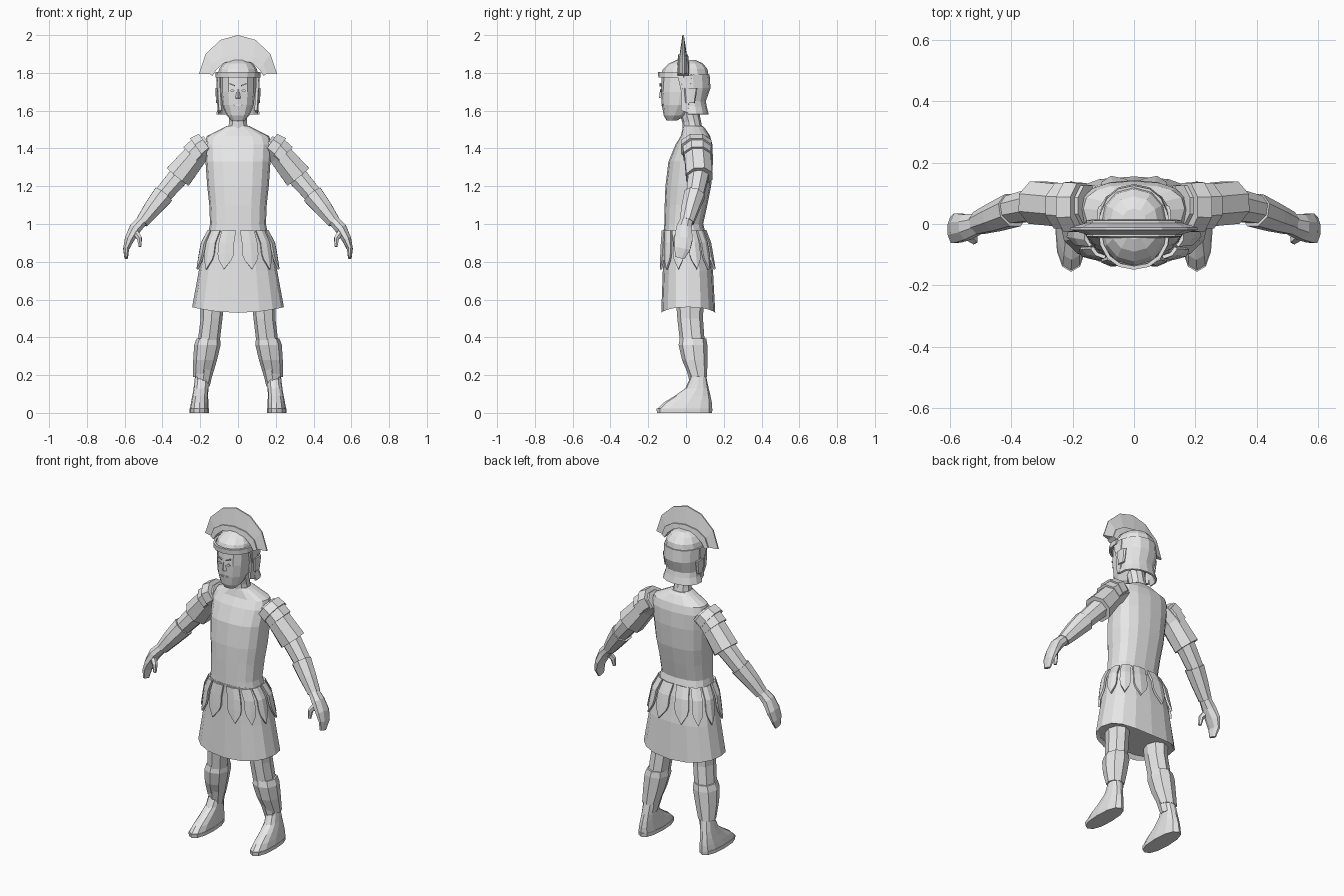
import bpy, bmesh, math
from mathutils import Vector

grey = bpy.data.materials.new("plain_grey")
grey.diffuse_color = (0.8, 0.8, 0.8, 1)


def loft(name, rings, closed=True, caps=True, thick=0):
    """Skin a list of equal-length point rings."""
    bm = bmesh.new()
    rows = [[bm.verts.new(p) for p in r] for r in rings]
    n = len(rows[0])
    for a, b in zip(rows, rows[1:]):
        for i in range(n if closed else n - 1):
            j = (i + 1) % n
            bm.faces.new((a[i], a[j], b[j], b[i]))
    if closed and caps:
        bm.faces.new(rows[0])
        bm.faces.new(rows[-1])
    bmesh.ops.remove_doubles(bm, verts=bm.verts, dist=0.0005)
    bmesh.ops.recalc_face_normals(bm, faces=bm.faces)
    me = bpy.data.meshes.new(name)
    bm.to_mesh(me)
    bm.free()
    me.materials.append(grey)
    ob = bpy.data.objects.new(name, me)
    bpy.context.collection.objects.link(ob)
    if thick:
        mod = ob.modifiers.new("thickness", "SOLIDIFY")
        mod.thickness = thick
        mod.offset = 0
    return ob


def spow(v, p):
    return math.copysign(abs(v) ** p, v)


def oval(z, cx, cy, rx, ry, n=16, p=0.8, a0=0, a1=360):
    """Horizontal rounded-box ring; angle 0 faces the front."""
    full = a1 - a0 == 360
    out = []
    for i in range(n):
        a = math.radians(a0 + (a1 - a0) * i / (n if full else n - 1))
        out.append(Vector((cx + rx * spow(math.sin(a), p), cy - ry * spow(math.cos(a), p), z)))
    return out


def body(name, rows, n=16, p=0.8, s=1):
    return loft(name, [oval(z, s * x, y, rx, ry, n, p) for z, x, y, rx, ry in rows])


def limb(name, pts, s=1, n=8):
    """Tube along a path; each point is x, y, z, in-plane radius, depth radius."""
    c = [Vector((s * q[0], q[1], q[2])) for q in pts]
    rings = []
    for i, q in enumerate(pts):
        t = (c[min(i + 1, len(c) - 1)] - c[max(i - 1, 0)]).normalized()
        u = t.cross(Vector((0, 1, 0))).normalized()
        v = u.cross(t)
        rings.append([c[i] + u * q[3] * math.cos(a) + v * q[4] * math.sin(a)
                      for a in [math.tau * (k + 0.5) / n for k in range(n)]])
    return loft(name, rings)


def plate(name, pts, thick):
    """Flat polygon given thickness."""
    bm = bmesh.new()
    bm.faces.new([bm.verts.new(p) for p in pts])
    me = bpy.data.meshes.new(name)
    bm.to_mesh(me)
    bm.free()
    me.materials.append(grey)
    ob = bpy.data.objects.new(name, me)
    bpy.context.collection.objects.link(ob)
    mod = ob.modifiers.new("thickness", "SOLIDIFY")
    mod.thickness = thick
    mod.offset = 0


# Torso and neck
body("torso", [(0.94, 0, -0.005, 0.16, 0.112), (1.0, 0, -0.012, 0.148, 0.103),
               (1.1, 0, 0, 0.152, 0.113), (1.2, 0, 0.012, 0.163, 0.121),
               (1.33, 0, 0.025, 0.172, 0.118), (1.42, 0, 0.042, 0.178, 0.098),
               (1.465, 0, 0.05, 0.165, 0.078), (1.505, 0, 0.042, 0.085, 0.06),
               (1.52, 0, 0.037, 0.058, 0.05)])
body("neck", [(1.46, 0, 0.04, 0.06, 0.055), (1.54, 0, 0.03, 0.05, 0.05),
              (1.64, 0, 0.005, 0.052, 0.055)], 10, 1)

# Skirt with a curved hem and a raised underside
SKIRT = [(0.97, -0.011, 0.15, 0.107), (0.9, 0, 0.182, 0.118), (0.75, 0.01, 0.208, 0.133),
         (0.53, 0.012, 0.243, 0.143)]
rings = [oval(z, 0, y, rx, ry) for z, y, rx, ry in SKIRT]
rings.append(oval(0.56, 0, 0.012, 0.225, 0.128))
for p in rings[3]:
    p.z += 0.03 * (p.x / 0.243) ** 2
loft("skirt", rings)


def on_skirt(deg, z, off):
    for a, b in zip(SKIRT, SKIRT[1:]):
        if z >= b[0]:
            break
    f = (a[0] - z) / (a[0] - b[0])
    y, rx, ry = [a[i] + (b[i] - a[i]) * f for i in (1, 2, 3)]
    r = math.radians(deg)
    return Vector(((rx + off) * spow(math.sin(r), 0.8),
                   y - (ry + off) * spow(math.cos(r), 0.8), z))


# Pointed waist straps
for k in range(12):
    d = 15 + 30 * k
    rows = []
    for z, w, dip, off in ((0.965, 13, 0, 0.004), (0.9, 11.5, 0, 0.009),
                           (0.84, 11.5, 0, 0.01), (0.81, 9, 0.05, 0.01)):
        rows.append([on_skirt(d - w, z, off), on_skirt(d, z - dip, off + 0.004),
                     on_skirt(d + w, z, off)])
    loft("waist_strap", rows, closed=False, thick=0.012)

# Arms and legs, both sides
for s, side in ((-1, "right"), (1, "left")):
    limb(side + "_sleeve", [(0.15, 0.06, 1.42, 0.06, 0.07), (0.22, 0.06, 1.37, 0.068, 0.075),
                            (0.318, 0.07, 1.25, 0.08, 0.075)], s)
    limb(side + "_shoulder_plate_upper", [(0.17, 0.055, 1.425, 0.07, 0.085),
                                          (0.212, 0.055, 1.395, 0.078, 0.088)], s)
    limb(side + "_shoulder_plate_lower", [(0.195, 0.058, 1.405, 0.07, 0.08),
                                          (0.24, 0.06, 1.36, 0.074, 0.08)], s)
    limb(side + "_elbow", [(0.29, 0.07, 1.28, 0.06, 0.06), (0.41, 0.045, 1.14, 0.05, 0.048)], s)
    limb(side + "_bracer", [(0.395, 0.045, 1.155, 0.06, 0.058),
                            (0.455, 0.022, 1.08, 0.05, 0.05),
                            (0.508, 0.003, 1.01, 0.037, 0.04)], s)
    limb(side + "_hand", [(0.495, 0.005, 1.03, 0.03, 0.033), (0.545, -0.01, 0.975, 0.034, 0.045),
                          (0.575, -0.013, 0.92, 0.027, 0.052), (0.592, -0.02, 0.87, 0.017, 0.046),
                          (0.592, -0.033, 0.82, 0.01, 0.027)], s)
    limb(side + "_thumb", [(0.55, -0.03, 0.965, 0.02, 0.02), (0.522, -0.05, 0.925, 0.015, 0.017),
                           (0.518, -0.055, 0.88, 0.009, 0.01)], s, 6)
    body(side + "_leg", [(0.62, 0.135, 0.02, 0.065, 0.075), (0.5, 0.14, 0.022, 0.058, 0.068),
                         (0.36, 0.157, 0.035, 0.058, 0.065), (0.14, 0.19, 0.065, 0.04, 0.04)],
         8, 0.9, s)
    body(side + "_greave", [(0.395, 0.157, 0.037, 0.062, 0.07), (0.36, 0.162, 0.037, 0.07, 0.076),
                            (0.28, 0.174, 0.046, 0.063, 0.067), (0.19, 0.188, 0.065, 0.05, 0.047)],
         8, 0.9, s)
    body(side + "_foot", [(0.19, 0.19, 0.066, 0.038, 0.042), (0.13, 0.196, 0.058, 0.039, 0.062),
                          (0.09, 0.2, 0.035, 0.042, 0.095), (0.055, 0.203, 0.01, 0.046, 0.127),
                          (0.02, 0.205, -0.007, 0.05, 0.146)], 12, 0.85, s)
    body(side + "_sole", [(0.022, 0.205, -0.008, 0.052, 0.148), (0.0, 0.205, -0.008, 0.051, 0.146)],
         12, 0.85, s)

# Head with small facial plates
body("head", [(1.548, 0, -0.075, 0.035, 0.028), (1.575, 0, -0.06, 0.06, 0.058),
              (1.63, 0, -0.04, 0.083, 0.088), (1.7, 0, -0.03, 0.092, 0.103),
              (1.79, 0, -0.02, 0.092, 0.108)], 12, 0.85)
for s in (-1, 1):
    plate("brow", [(s * x, -0.135, z) for x, z in
                   ((0.015, 1.728), (0.045, 1.74), (0.045, 1.746), (0.015, 1.735))], 0.008)
    plate("eye", [(s * x, -0.134, z) for x, z in
                  ((0.016, 1.705), (0.03, 1.698), (0.044, 1.706), (0.03, 1.715))], 0.006)
loft("nose", [[(-0.007, -0.13, 1.715), (0, -0.137, 1.715), (0.007, -0.13, 1.715)],
              [(-0.014, -0.128, 1.665), (0, -0.143, 1.668), (0.014, -0.128, 1.665)]])
plate("mouth", [(x, -0.127, z) for x, z in
                ((-0.025, 1.632), (0.025, 1.632), (0.018, 1.625), (-0.018, 1.625))], 0.008)

# Helmet: dome, back shell with neck guard, cheek guards, brow band
body("helmet_dome", [(1.78, 0, -0.008, 0.11, 0.128), (1.82, 0, -0.004, 0.1, 0.118),
                     (1.85, 0, 0, 0.078, 0.09), (1.868, 0, 0, 0.04, 0.05)], 12, 0.9)
loft("helmet_back", [oval(z, 0, y, rx, ry, 9, 0.9, 82, 278) for z, y, rx, ry in
                     ((1.79, -0.005, 0.108, 0.125), (1.72, 0, 0.109, 0.125),
                      (1.65, 0.015, 0.098, 0.085), (1.62, 0.02, 0.1, 0.085),
                      (1.58, 0.025, 0.112, 0.09))], closed=False, thick=0.01)
loft("brow_band", [oval(z, 0, -0.012, rx, ry, 9, 0.9, -90, 90) for z, rx, ry in
                   ((1.805, 0.112, 0.131), (1.775, 0.114, 0.128))], closed=False, thick=0.012)
for s in (-1, 1):
    plate("cheek_guard", [(s * x, y, z) for x, y, z in
                          ((0.104, -0.045, 1.79), (0.106, 0.03, 1.79), (0.106, 0.02, 1.68),
                           (0.1, 0.01, 1.59), (0.094, -0.025, 1.6), (0.1, -0.025, 1.7))], 0.014)
    body("ear_guard", [(1.72, 0.108, 0.025, 0.012, 0.036), (1.64, 0.108, 0.022, 0.008, 0.025)],
         8, 0.6, s)

# Crest: holder arch below, tapering plume above


def arch(half):
    return [(-x, z) for x, z in half] + [(x, z) for x, z in half[-2::-1]]


PLUME_OUT = arch([(0.207, 1.795), (0.172, 1.9), (0.092, 1.975), (0, 2.0)])
HOLD_OUT = arch([(0.155, 1.797), (0.135, 1.85), (0.08, 1.885), (0, 1.897)])
HOLD_IN = arch([(0.135, 1.785), (0.112, 1.82), (0.07, 1.855), (0, 1.865)])
CY = -0.015
loft("crest_plume", [[(i[0], CY - 0.019, i[1]), (o[0], CY - 0.004, o[1]),
                      (o[0], CY + 0.004, o[1]), (i[0], CY + 0.019, i[1])]
                     for i, o in zip(HOLD_OUT, PLUME_OUT)])
loft("crest_holder", [[(i[0], CY - 0.03, i[1]), (o[0], CY - 0.026, o[1]),
                       (o[0], CY + 0.026, o[1]), (i[0], CY + 0.03, i[1])]
                      for i, o in zip(HOLD_IN, HOLD_OUT)])
